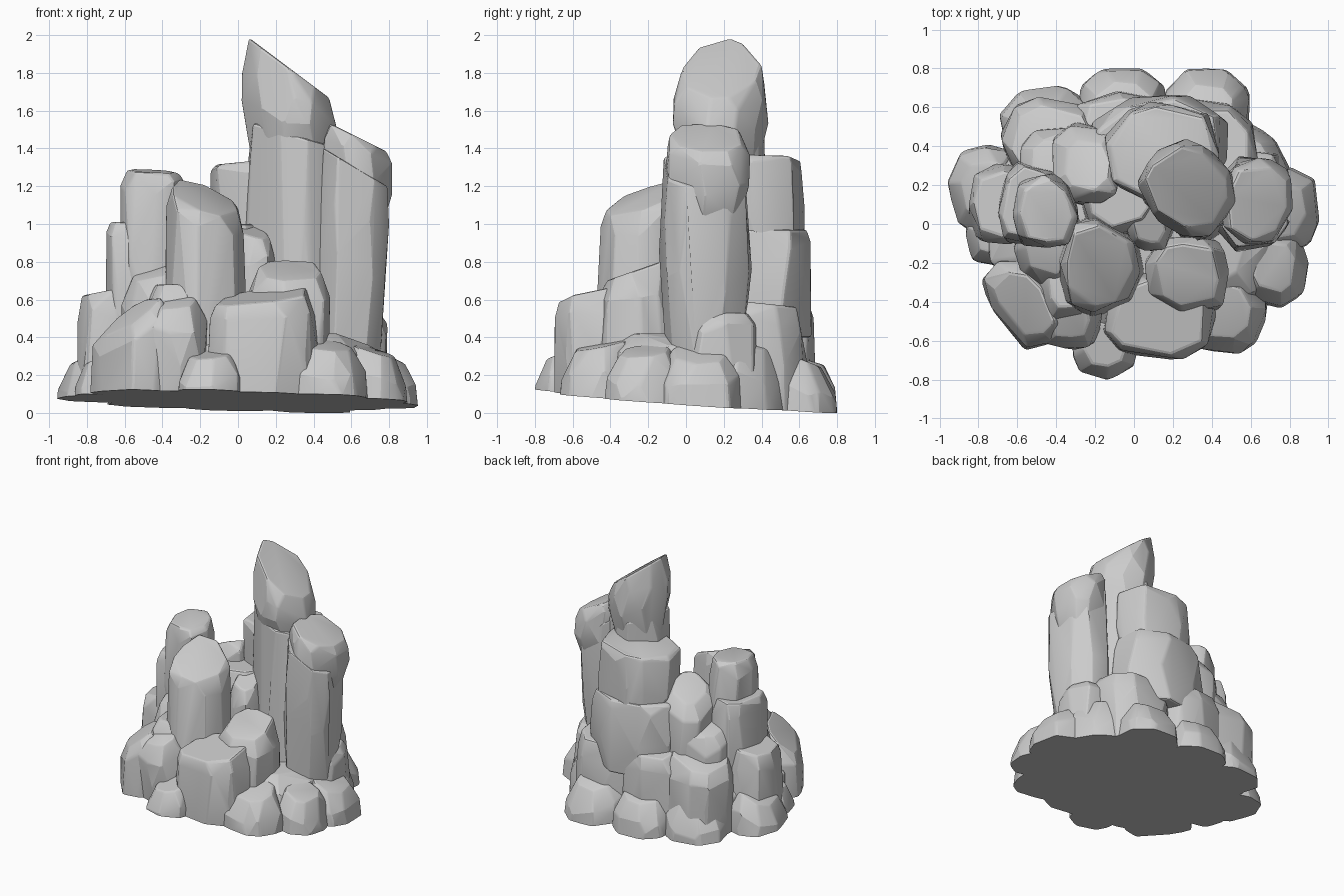
import bpy, bmesh, math, random
from mathutils import Vector

cube = bpy.data.objects.get("Cube")
if cube:
    bpy.data.objects.remove(cube)

stone = bpy.data.materials.new("grey_stone")
stone.use_nodes = True
stone.diffuse_color = (0.6, 0.6, 0.6, 1)
stone.node_tree.nodes["Principled BSDF"].inputs["Base Color"].default_value = (0.6, 0.6, 0.6, 1)

# The whole formation sits on a slightly tilted ground cut
GROUND_POINT = Vector((0, 0, 0.065))
GROUND_NORMAL = Vector((0.026, 0.069, 1)).normalized()
rng = random.Random(11)


def rock(name, centre, radius, top, slope=(0, 0), base=0.0, lean=(0, 0), yaw=0,
         crown=0.76, foot=0.97, shoulder=0.82, sides=8, squareness=0.82):
    """Chiselled boulder: hull of jittered rings with a sloped crown and worn edges."""
    cx, cy = centre
    height = top - base
    turn = rng.uniform(0, math.pi)
    spin = math.radians(yaw)
    jitter = [rng.uniform(0.95, 1.08) for _ in range(sides)]
    bm = bmesh.new()
    rings = ((0, foot), (0.45, 1.0), (shoulder, 0.97), (1, crown))
    for level, scale in rings:
        for i in range(sides):
            a = turn + math.tau * (i + rng.uniform(-0.25, 0.25)) / sides
            c, s = math.cos(a), math.sin(a)
            r = scale * jitter[i] * rng.uniform(0.97, 1.03)
            u = radius[0] * r * math.copysign(abs(c) ** squareness, c)
            v = radius[1] * r * math.copysign(abs(s) ** squareness, s)
            dx = u * math.cos(spin) - v * math.sin(spin)
            dy = u * math.sin(spin) + v * math.cos(spin)
            rise = level + (rng.uniform(-0.08, 0.08) if level in (0.45, shoulder) else 0)
            z = base + height * rise + (slope[0] * dx + slope[1] * dy) * level
            bm.verts.new((cx + dx + lean[0] * level, cy + dy + lean[1] * level, z))
    hull = bmesh.ops.convex_hull(bm, input=bm.verts)
    loose = {v for v in hull["geom_interior"] + hull["geom_unused"]
             if isinstance(v, bmesh.types.BMVert)}
    bmesh.ops.delete(bm, geom=list(loose), context="VERTS")
    bmesh.ops.dissolve_limit(bm, angle_limit=math.radians(6), verts=bm.verts, edges=bm.edges)
    sharp = [e for e in bm.edges if len(e.link_faces) == 2 and e.calc_face_angle() > 0.4]
    bmesh.ops.bevel(bm, geom=sharp, offset=0.015, segments=2, affect="EDGES",
                    profile=0.5, clamp_overlap=True)
    # Trim below the ground cut and close the underside
    cut = bmesh.ops.bisect_plane(bm, geom=bm.verts[:] + bm.edges[:] + bm.faces[:],
                                 plane_co=GROUND_POINT, plane_no=GROUND_NORMAL, clear_inner=True)
    rim = [e for e in cut["geom_cut"] if isinstance(e, bmesh.types.BMEdge)]
    if rim:
        bmesh.ops.holes_fill(bm, edges=rim)
    bmesh.ops.recalc_face_normals(bm, faces=bm.faces)
    mesh = bpy.data.meshes.new(name)
    bm.to_mesh(mesh)
    bm.free()
    mesh.materials.append(stone)
    obj = bpy.data.objects.new(name, mesh)
    bpy.context.collection.objects.link(obj)
    bpy.ops.object.select_all(action="DESELECT")
    obj.select_set(True)
    bpy.context.view_layer.objects.active = obj
    bpy.ops.object.shade_smooth_by_angle(angle=math.radians(15))


# Hidden core that fills the gaps between boulders
rock("inner_core", (0, 0.02), (0.77, 0.59), 0.42, base=-0.2, sides=12, squareness=0.95)

# Tall spire and its leaning cap
rock("spire_shaft", (0.3, 0.17), (0.27, 0.22), 1.47, slope=(-0.3, 0), yaw=-45, crown=0.92, foot=1.08)
rock("spire_cap", (0.29, 0.19), (0.255, 0.22), 1.82, slope=(-0.75, 0), base=1.32, yaw=-45,
     lean=(-0.01, 0), foot=0.8, crown=0.84, shoulder=0.7, sides=9)

# Right column with its capstone
rock("right_column", (0.58, 0.1), (0.19, 0.24), 1.3, slope=(-0.6, 0), base=0.3,
     lean=(0.04, 0), foot=0.85, crown=0.92, squareness=0.9)
rock("right_capstone", (0.635, 0.12), (0.19, 0.23), 1.46, slope=(-0.5, 0), base=1.02,
     foot=0.75, crown=0.84, squareness=0.9)

# Stepped block at the rear
rock("rear_block", (0.14, 0.37), (0.28, 0.25), 1.34, slope=(0.1, 0), base=0.8, crown=0.9, shoulder=0.9)
rock("rear_step", (0.14, 0.38), (0.35, 0.28), 0.97, base=0.4, crown=0.88, shoulder=0.87)
rock("rear_left_wedge", (-0.24, 0.3), (0.19, 0.21), 1.06, slope=(0.4, -0.4), base=0.4, crown=0.62)
rock("rear_left_pillar", (-0.08, 0.14), (0.21, 0.21), 1.0, base=0.3, crown=0.75)
rock("centre_wedge", (0.08, 0), (0.12, 0.15), 0.96, slope=(-0.2, 0.3), base=0.3, crown=0.7)

# Front column
rock("front_column", (-0.17, -0.22), (0.21, 0.25), 1.14, slope=(-0.33, 0.35), base=0.1,
     lean=(-0.01, 0.01), crown=0.84, foot=1.12, shoulder=0.9, squareness=1)

# Left columns
rock("left_column", (-0.45, 0.06), (0.17, 0.19), 1.28, slope=(-0.05, 0.05), base=0.5, crown=0.8, shoulder=0.9)
rock("left_shoulder", (-0.53, 0.1), (0.18, 0.22), 1.01, base=0.3, crown=0.84, shoulder=0.88)
rock("left_buttress", (-0.68, 0.1), (0.18, 0.22), 0.65, slope=(0.2, 0), crown=0.82, foot=1.0)
rock("left_front_slab", (-0.43, -0.12), (0.2, 0.21), 0.76, slope=(0.3, 0.3), crown=0.65)

# Front boulders
rock("front_boulder", (0.13, -0.48), (0.31, 0.22), 0.62, slope=(0.13, 0.2), crown=0.85, shoulder=0.84)
rock("front_upper_boulder", (0.27, -0.25), (0.23, 0.21), 0.76, slope=(0, 0.35), base=0.1, crown=0.76)
rock("front_left_boulder", (-0.56, -0.41), (0.26, 0.16), 0.52, slope=(0.8, 0.3), yaw=-52,
     crown=0.7, foot=1.0)
rock("front_left_chunk", (-0.33, -0.47), (0.16, 0.18), 0.6, slope=(0.1, 0.4), crown=0.66, foot=0.75)
rock("front_left_inner", (-0.33, -0.33), (0.18, 0.18), 0.68, crown=0.6)

# Middle tier around the back
rock("rear_mid_boulder", (-0.06, 0.5), (0.25, 0.19), 0.62, slope=(0, -0.2), crown=0.82)
rock("rear_right_mid_boulder", (0.36, 0.4), (0.29, 0.24), 0.58, slope=(0, -0.1), crown=0.84)
rock("rear_left_mid_boulder", (-0.42, 0.42), (0.25, 0.24), 0.62, slope=(0.2, -0.2), crown=0.8)
rock("rear_left_upper", (-0.38, 0.3), (0.22, 0.19), 0.82, slope=(0.2, -0.2), base=0.3, crown=0.72)
rock("right_mid_boulder", (0.59, 0.17), (0.21, 0.22), 0.53, crown=0.78)

# Low boulders skirting the ground
skirt = dict(base=-0.1, foot=1.06, crown=0.64, shoulder=0.68)
rock("foot_front", (-0.15, -0.62), (0.18, 0.18), 0.31, slope=(0.1, 0.2), **skirt)
rock("foot_front_right", (0.46, -0.45), (0.21, 0.22), 0.36, slope=(-0.1, 0.2), **skirt)
rock("foot_right_front", (0.72, -0.22), (0.18, 0.21), 0.33, slope=(-0.3, 0.1), **skirt)
rock("foot_right", (0.765, 0.07), (0.19, 0.22), 0.32, slope=(-0.5, 0), **skirt)
rock("foot_right_rear", (0.59, 0.32), (0.23, 0.17), 0.38, slope=(-0.3, -0.3), yaw=-50, **skirt)
rock("foot_rear_right", (0.37, 0.57), (0.22, 0.23), 0.3, slope=(0, -0.4), **skirt)
rock("foot_rear", (-0.05, 0.61), (0.23, 0.2), 0.29, slope=(0, -0.3), **skirt)
rock("foot_rear_left", (-0.45, 0.5), (0.24, 0.21), 0.32, slope=(0.2, -0.3), **skirt)
rock("foot_left", (-0.765, 0.17), (0.19, 0.24), 0.32, slope=(0.5, 0), **skirt)
rock("foot_left_front", (-0.71, -0.06), (0.15, 0.16), 0.3, slope=(0.4, 0), **skirt)
